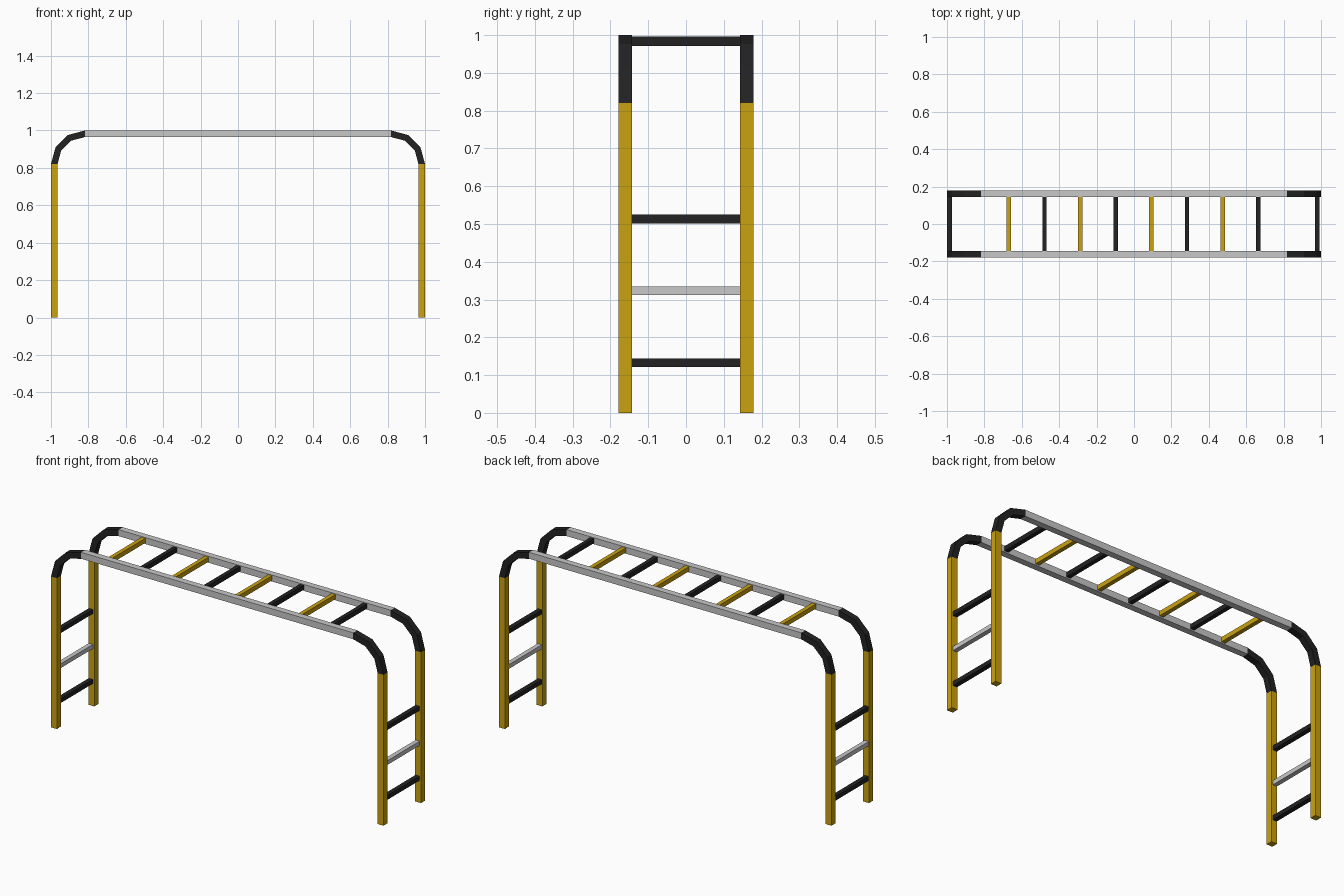
import bpy, bmesh, math

if "Cube" in bpy.data.objects:
    bpy.data.objects.remove(bpy.data.objects["Cube"])


def material(name, col):
    m = bpy.data.materials.new(name)
    m.diffuse_color = (*col, 1)
    m.use_nodes = True
    m.node_tree.nodes["Principled BSDF"].inputs["Base Color"].default_value = m.diffuse_color
    return m


YELLOW = material("yellow paint", (0.59, 0.36, 0.005))
BLACK = material("black paint", (0.016, 0.016, 0.017))
GREY = material("light grey metal", (0.58, 0.58, 0.58))

T = 0.035           # tube thickness
YC = 0.161          # side frame centre in y
YI = YC - T / 2     # inner face of side frame
XC = 1 - T / 2      # post centre in x
ZC = 1 - T / 2      # rail centre in z
JX, JZ = 0.818, 0.82  # where bends meet rails and posts


def finish(bm, name, mat):
    bmesh.ops.recalc_face_normals(bm, faces=bm.faces)
    me = bpy.data.meshes.new(name)
    bm.to_mesh(me)
    bm.free()
    me.materials.append(mat)
    ob = bpy.data.objects.new(name, me)
    bpy.context.collection.objects.link(ob)


def box(name, centre, size, mat):
    bm = bmesh.new()
    bmesh.ops.create_cube(bm, size=1)
    for v in bm.verts:
        v.co = [c + s * k for c, s, k in zip(centre, size, v.co)]
    finish(bm, name, mat)


def bend(name, sx, y):
    # square tube swept round a three-segment quarter arc
    bm = bmesh.new()
    rings = []
    for i in range(4):
        a = math.radians(30 * i)
        ring = []
        for dr, dy in ((-1, -1), (1, -1), (1, 1), (-1, 1)):
            d = dr * T / 2
            x = JX + (XC - JX + d) * math.cos(a)
            z = JZ + (ZC - JZ + d) * math.sin(a)
            ring.append(bm.verts.new((sx * x, y + dy * T / 2, z)))
        rings.append(ring)
    for r, s in zip(rings, rings[1:]):
        for k in range(4):
            bm.faces.new((r[k], r[(k + 1) % 4], s[(k + 1) % 4], s[k]))
    bm.faces.new(rings[0])
    bm.faces.new(rings[-1])
    finish(bm, name, BLACK)


# side frames: rails, posts and corner bends
for sy, side in ((-1, "front"), (1, "back")):
    y = sy * YC
    box(f"{side}_top_rail", (0, y, ZC), (2 * JX, T, T), GREY)
    for sx, end in ((-1, "left"), (1, "right")):
        box(f"{side}_{end}_post", (sx * XC, y, JZ / 2), (T, T, JZ), YELLOW)
        bend(f"{side}_{end}_bend", sx, y)

# overhead rungs, alternating colours
for i in range(8):
    box(f"overhead_rung_{i + 1}", (-0.669 + 0.1905 * i, 0, 0.984),
        (0.023, 2 * YI, 0.025), BLACK if i % 2 else YELLOW)

# ladder rungs at each end
for x, end in ((-0.986, "left"), (0.98, "right")):
    for i, z in enumerate((0.133, 0.323, 0.513)):
        box(f"{end}_ladder_rung_{i + 1}", (x, 0, z),
            (0.025, 2 * YI, 0.023), GREY if i == 1 else BLACK)
